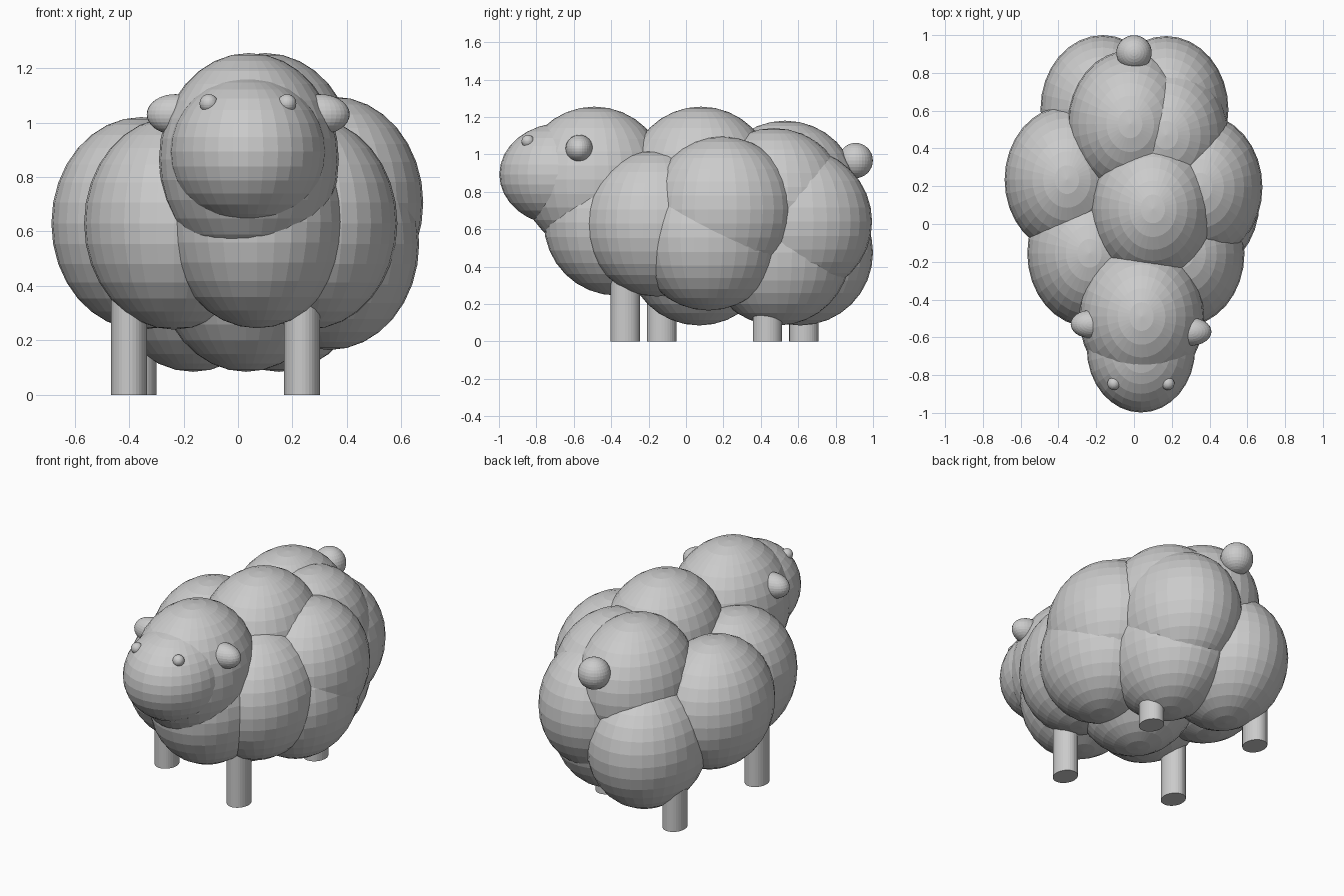
import bpy

cube = bpy.data.objects.get("Cube")
if cube:
    bpy.data.objects.remove(cube, do_unlink=True)

grey = bpy.data.materials.new("soft grey")
grey.use_nodes = True
colour = (0.6, 0.6, 0.6, 1)
grey.diffuse_color = colour
grey.node_tree.nodes["Principled BSDF"].inputs["Base Color"].default_value = colour


def finish(name, radii):
    ob = bpy.context.object
    ob.name = name
    ob.scale = radii
    ob.data.materials.append(grey)
    return ob


def ball(name, centre, radii):
    bpy.ops.mesh.primitive_uv_sphere_add(segments=32, ring_count=16, radius=1, location=centre)
    return finish(name, radii)


def leg(name, x, y, top=0.45):
    bpy.ops.mesh.primitive_cylinder_add(vertices=32, radius=1, depth=1, location=(x, y, top / 2))
    return finish(name, (0.066, 0.078, top))


# Fleece: equal puffs, slightly narrow across the body
FLEECE = (0.33, 0.39, 0.39)
puffs = {
    "head_wool": (0.04, -0.49, 0.865),
    "chest_wool": (0.07, -0.37, 0.635),
    "left_shoulder_wool": (0.255, -0.155, 0.63),
    "right_shoulder_wool": (-0.235, -0.155, 0.63),
    "back_wool": (0.10, 0.08, 0.865),
    "right_side_wool": (-0.355, 0.235, 0.63),
    "left_upper_side_wool": (0.35, 0.195, 0.705),
    "left_lower_side_wool": (0.335, 0.12, 0.555),
    "belly_wool": (0.03, 0.07, 0.475),
    "rump_top_wool": (-0.02, 0.53, 0.79),
    "left_hip_wool": (0.17, 0.47, 0.75),
    "left_rump_wool": (0.17, 0.605, 0.64),
    "left_thigh_wool": (0.15, 0.49, 0.475),
    "right_rump_wool": (-0.165, 0.61, 0.475),
}
for name, centre in puffs.items():
    ball(name, centre, FLEECE)

# Face, ears, eyes and tail
ball("face", (0.037, -0.66, 0.893), (0.287, 0.338, 0.275))
ball("left_ear", (0.30, -0.57, 1.03), (0.11, 0.074, 0.074))
ball("right_ear", (-0.23, -0.53, 1.03), (0.105, 0.074, 0.074))
for side, x in (("left", 0.18), ("right", -0.107)):
    ball(side + "_eye", (x, -0.845, 1.07), (0.034, 0.034, 0.034))
ball("tail", (0, 0.907, 0.967), (0.094, 0.092, 0.094))

# Legs
leg("left_front_leg", 0.235, -0.325)
leg("right_front_leg", -0.40, -0.13)
leg("left_back_leg", 0.235, 0.435)
leg("right_back_leg", -0.365, 0.63)
